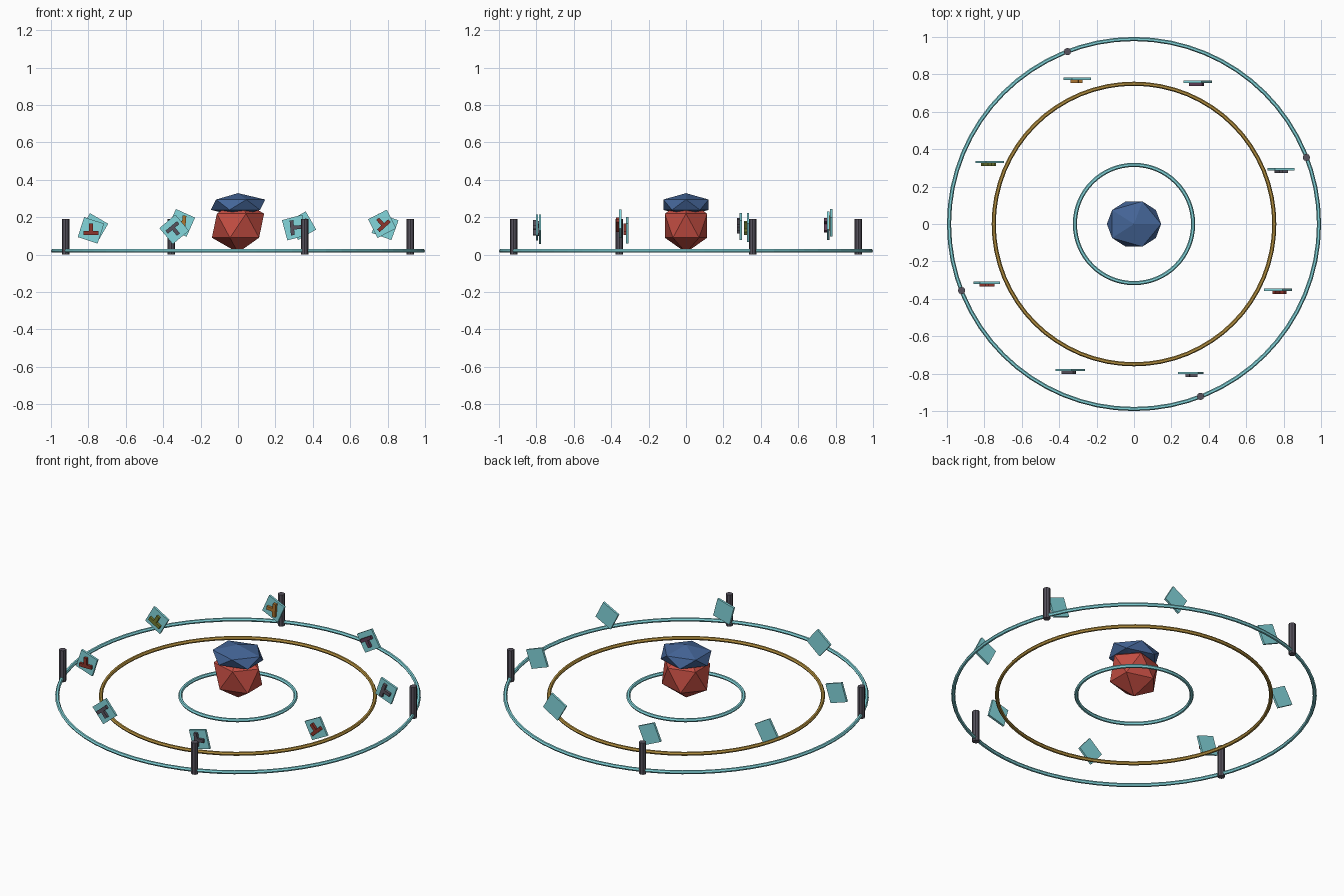
import bpy
from math import radians, cos, sin
from mathutils import Matrix, Vector

cube = bpy.data.objects.get("Cube")
if cube:
    bpy.data.objects.remove(cube, do_unlink=True)


def material(name, rgb):
    mat = bpy.data.materials.new(name)
    mat.use_nodes = True
    mat.diffuse_color = (*rgb, 1)
    mat.node_tree.nodes["Principled BSDF"].inputs["Base Color"].default_value = (*rgb, 1)
    return mat


teal = material("teal", (0.23, 0.68, 0.72))
gold = material("gold", (0.46, 0.28, 0.05))
red = material("red", (0.55, 0.075, 0.055))
blue = material("blue", (0.058, 0.13, 0.31))
dark = material("dark_grey", (0.095, 0.085, 0.11))
dark_red = material("dark_red", (0.27, 0.035, 0.025))
amber = material("amber", (0.42, 0.18, 0.03))
olive = material("olive", (0.17, 0.2, 0.03))
plum = material("plum", (0.11, 0.045, 0.09))


def finish(name, mat):
    obj = bpy.context.object
    obj.name = name
    obj.data.materials.append(mat)
    return obj


def box(name, mat, matrix, offset, size):
    bpy.ops.mesh.primitive_cube_add(size=1)
    obj = finish(name, mat)
    obj.data.transform(matrix @ Matrix.Translation(offset) @ Matrix.Diagonal((*size, 1)))


def tilted(degrees):
    return Matrix.Rotation(radians(-degrees), 4, 'Y')


# Flat ground rings
for name, radius, mat in (("outer_ring", 0.989, teal),
                          ("middle_ring", 0.75, gold),
                          ("inner_ring", 0.316, teal)):
    bpy.ops.mesh.primitive_torus_add(major_radius=radius, minor_radius=0.011,
                                     major_segments=64, minor_segments=6,
                                     location=(0, 0, 0.02))
    finish(name, mat)

# Posts on the outer ring
START = 21.1
for i in range(4):
    a = radians(START + 90 * i)
    bpy.ops.mesh.primitive_cylinder_add(vertices=8, radius=0.02, depth=0.19,
                                        location=(0.988 * cos(a), 0.988 * sin(a), 0.095))
    finish(f"post_{i + 1}", dark)

# Faceted core and its squashed cap
for name, mat, z, scale in (("core", red, 0.155, (0.156, 0.133, 0.144)),
                            ("core_cap", blue, 0.267, (0.162, 0.142, 0.062))):
    bpy.ops.mesh.primitive_ico_sphere_add(subdivisions=1, radius=1, location=(0, 0, z))
    finish(name, mat).scale = scale

# Floating plates facing the front: height, plate tilt, marker tilt, marker colour
plates = ((0.15, -20, 70, dark), (0.155, 30, 30, plum),
          (0.17, -24, -95, amber), (0.145, -30, 150, olive),
          (0.13, -18, 180, dark_red), (0.135, 40, 40, dark),
          (0.145, 15, 95, dark), (0.165, 27, 222, dark_red))
for i, (z, tilt, marker_tilt, mat) in enumerate(plates):
    a = radians(START + 45 * i)
    centre = Matrix.Translation(Vector((0.843 * cos(a), 0.843 * sin(a) - 0.01, z)))
    box(f"plate_{i + 1}", teal, centre @ tilted(tilt), (0, 0, 0), (0.112, 0.013, 0.112))
    # Raised crossbar and stem
    place = centre @ tilted(marker_tilt)
    box(f"crossbar_{i + 1}", mat, place, (0, -0.014, 0.014), (0.08, 0.016, 0.02))
    box(f"stem_{i + 1}", mat, place, (0, -0.014, -0.016), (0.02, 0.016, 0.04))
